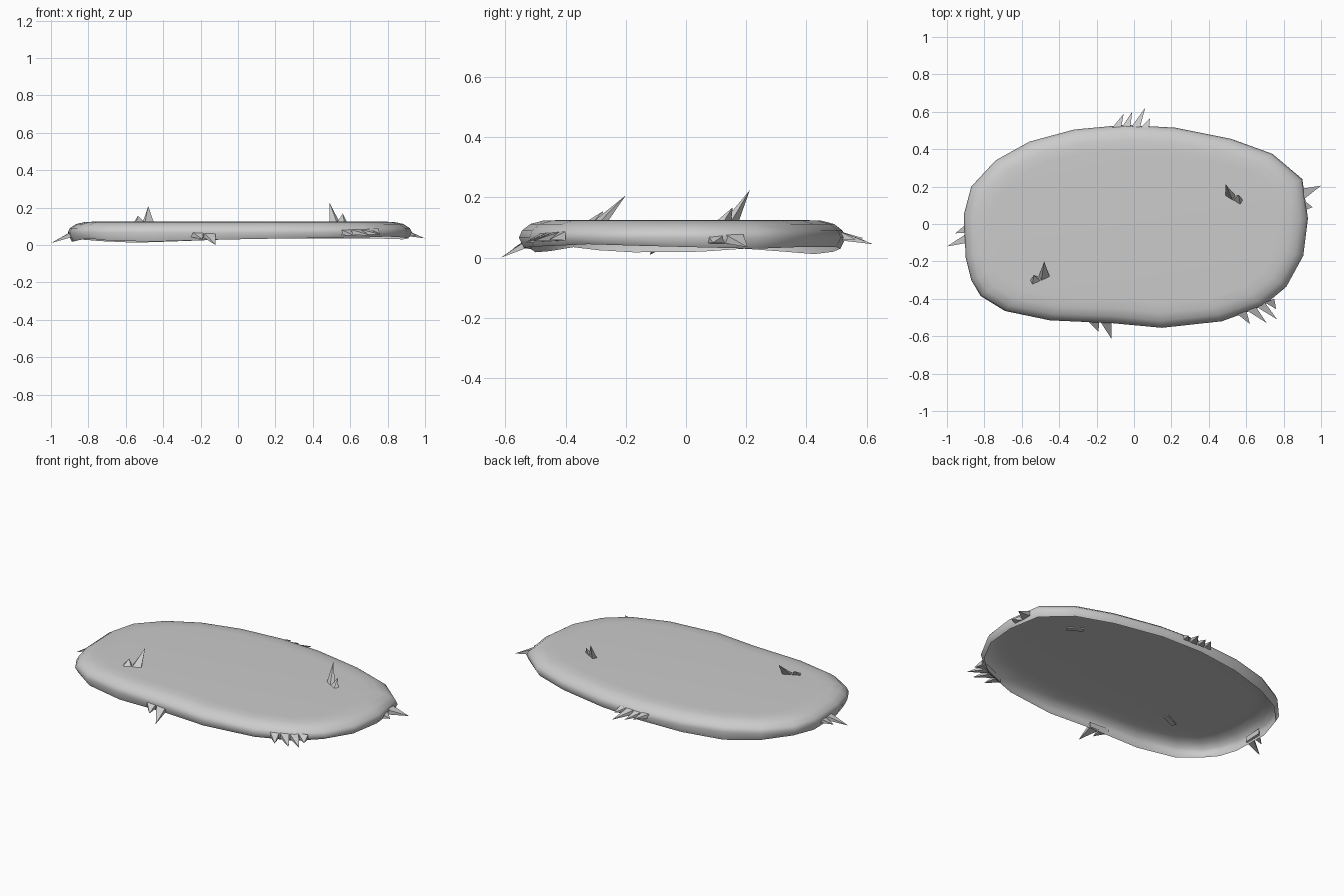
import bpy, bmesh
from mathutils import Vector as V

if "Cube" in bpy.data.objects:
    bpy.data.objects.remove(bpy.data.objects["Cube"])

def make(name, bm, smooth=False):
    bmesh.ops.recalc_face_normals(bm, faces=bm.faces)
    me = bpy.data.meshes.new(name)
    bm.to_mesh(me)
    bm.free()
    ob = bpy.data.objects.new(name, me)
    bpy.context.collection.objects.link(ob)
    if smooth:
        for p in me.polygons:
            p.use_smooth = True
    return ob

# Slab: irregular oval shell, open underneath. Each point: x, y, rim height
outline = [(-.91, .05, .02), (-.87, .2, .03), (-.74, .34, .02), (-.56, .44, .012),
           (-.32, .505, .02), (-.05, .53, .03), (.22, .515, .035), (.52, .455, .035),
           (.74, .375, .035), (.90, .24, .03), (.93, .03, .035), (.905, -.17, .04),
           (.815, -.335, .045), (.69, -.44, .04), (.47, -.52, .037), (.15, -.555, .033),
           (-.12, -.53, .028), (-.45, -.515, .018), (-.69, -.465, .022),
           (-.82, -.385, .035), (-.87, -.30, .025), (-.9, -.18, .018)]
# Inset from the outline and height (None = wavy lower rim)
profile = [(.02, None), (0, .066), (.012, .09), (.045, .112), (.095, .123), (.16, .125)]
bm = bmesh.new()
rings = []
for inset, z in profile:
    ring = []
    for x, y, rim in outline:
        d = V((x * .55, y, 0)).normalized() * inset
        ring.append(bm.verts.new((x - d.x, y - d.y * .85, rim if z is None else z)))
    rings.append(ring)
n = len(outline)
for lo, hi in zip(rings, rings[1:]):
    for i in range(n):
        j = (i + 1) % n
        bm.faces.new((lo[i], lo[j], hi[j], hi[i]))
bm.faces.new(rings[-1])
slab = make("ground_slab", bm, True)
if slab.data.polygons[-1].normal.z < 0:
    slab.data.flip_normals()

# Grass tufts: pointed blades side by side along a base line from a to b
def tuft(name, a, b, thick, tips):
    a, b, t = V(a), V(b), V(thick) / 2
    bm = bmesh.new()
    k = len(tips)
    for i, tip in enumerate(tips):
        p, q = a.lerp(b, i / k), a.lerp(b, (i + 1) / k)
        base = [bm.verts.new(c) for c in (p - t * .7, q - t * .7, q + t, p + t)]
        top = bm.verts.new(tip)
        bm.faces.new(base)
        for s in range(4):
            bm.faces.new((base[s], base[(s + 1) % 4], top))
    make(name, bm)

up = (0, 0, .035)
tuft("grass_left", (-.885, -.1, .055), (-.885, .01, .06), up,
     [(-1, -.12, .01), (-.955, -.05, .03)])
tuft("grass_right", (.905, .07, .06), (.905, .19, .06), up,
     [(.955, .09, .05), (1, .205, .035)])
tuft("grass_front", (-.25, -.515, .055), (-.12, -.515, .05), up,
     [(-.19, -.575, .03), (-.12, -.615, 0)])
tuft("grass_back", (-.12, .51, .07), (.08, .51, .07), up,
     [(-.055, .59, .065), (-.01, .6, .055), (.06, .622, .045), (.085, .565, .06)])
tuft("grass_front_right", (.55, -.48, .065), (.75, -.4, .07), up,
     [(.62, -.535, .05), (.71, -.53, .05), (.765, -.51, .055), (.76, -.455, .06)])
tuft("grass_top_front", (-.55, -.32, .12), (-.455, -.275, .12), (-.015, .03, 0),
     [(-.535, -.275, .155), (-.48, -.2, .207)])
tuft("grass_top_back", (.495, .16, .12), (.575, .11, .12), (.018, .03, 0),
     [(.49, .212, .225), (.56, .155, .167)])
